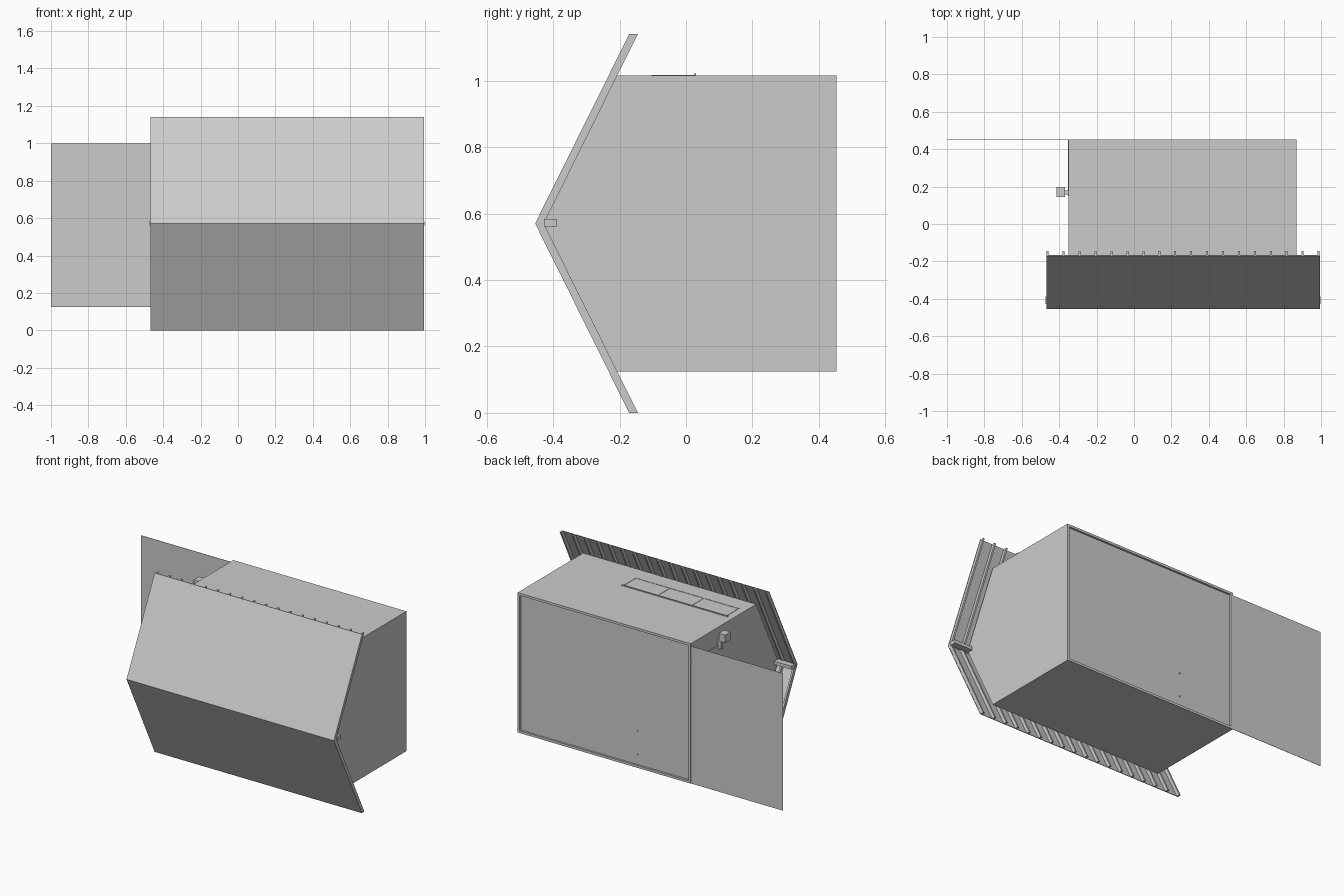
import bpy, bmesh

if "Cube" in bpy.data.objects:
    bpy.data.objects.remove(bpy.data.objects["Cube"])

ZC = 0.57          # centre of the gable
SLOPE = 0.4965     # y change per unit of z along the roof
APEX_IN, APEX_OUT = -0.428, -0.454


def make(name, verts, faces):
    me = bpy.data.meshes.new(name)
    me.from_pydata(verts, [], faces)
    bm = bmesh.new()
    bm.from_mesh(me)
    bmesh.ops.recalc_face_normals(bm, faces=bm.faces)
    bm.to_mesh(me)
    bm.free()
    ob = bpy.data.objects.new(name, me)
    bpy.context.collection.objects.link(ob)
    return ob


def prism(name, profile, x0, x1):
    """Extrude a (y, z) profile along x."""
    n = len(profile)
    verts = [(x, y, z) for x in (x0, x1) for y, z in profile]
    faces = [tuple(range(n)), tuple(range(n, 2 * n))]
    faces += [(i, (i + 1) % n, n + (i + 1) % n, n + i) for i in range(n)]
    return make(name, verts, faces)


def box(name, x0, x1, y0, y1, z0, z1):
    return prism(name, [(y0, z0), (y1, z0), (y1, z1), (y0, z1)], x0, x1)


def chevron(apex_a, apex_b, half):
    """Bent strip following both roof slopes."""
    a = [(apex_a + SLOPE * abs(t), ZC + t) for t in (-half, 0, half)]
    b = [(apex_b + SLOPE * abs(t), ZC + t) for t in (half, 0, -half)]
    return a + b


# Walls with gable ends
BACK, X0, X1, T = 0.453, -0.35, 0.87, 0.015
Z0, Z1 = 0.124, 1.015
eave = APEX_IN + SLOPE * (Z1 - ZC)
gable = [(BACK, Z0), (eave, Z0), (APEX_IN, ZC), (eave, Z1), (BACK, Z1)]
prism("gable_wall_left", gable, X0, X0 + T)
prism("gable_wall_right", gable, X1 - T, X1)
box("side_wall_lower", X0 + T, X1 - T, eave, BACK, Z0, Z0 + T)
box("side_wall_upper", X0 + T, X1 - T, eave, BACK, Z1 - T, Z1)

# Floor set inside the wall rim, with two small bolt ends
box("floor", X0 + T, X1 - T, BACK - 0.025, BACK - 0.012, Z0 + T, Z1 - T)
for z in (0.20, 0.35):
    box("floor_bolt", 0.03, 0.036, BACK - 0.02, BACK - 0.006, z, z + 0.006)

# Roof sheet, rafters and ridge beam
prism("roof_sheet", chevron(APEX_OUT, APEX_OUT + 0.004, 0.57), -0.468, 0.994)
for i in range(18):
    x = -0.467 + i * 0.0852
    prism("rafter", chevron(APEX_OUT + 0.004, APEX_IN, 0.57), x, x + 0.011)
box("ridge_beam", -0.472, 0.998, -0.428, -0.388, 0.561, 0.583)

# Three-pane window on the upper side wall
for x in (-0.30, -0.055, 0.185, 0.425):
    box("window_divider", x - 0.003, x + 0.003, -0.10, 0.028, Z1 - 0.005, Z1 + 0.002)
box("window_head", -0.303, 0.428, -0.104, -0.098, Z1 - 0.005, Z1 + 0.002)
box("window_sill", -0.315, 0.435, 0.024, 0.030, Z1 - 0.005, Z1 + 0.006)

# Wall lamp with its stem and conduit
box("lamp_box", -0.415, -0.370, 0.145, 0.198, 0.94, 0.99)
box("lamp_stem", -0.371, X0, 0.157, 0.179, 0.88, 0.96)
box("conduit", X0 - 0.004, X0, 0.15, BACK, 0.892, 0.902)

# Thin driveway sheet
box("driveway", -1.0, X0, 0.450, 0.452, 0.125, 1.0)
